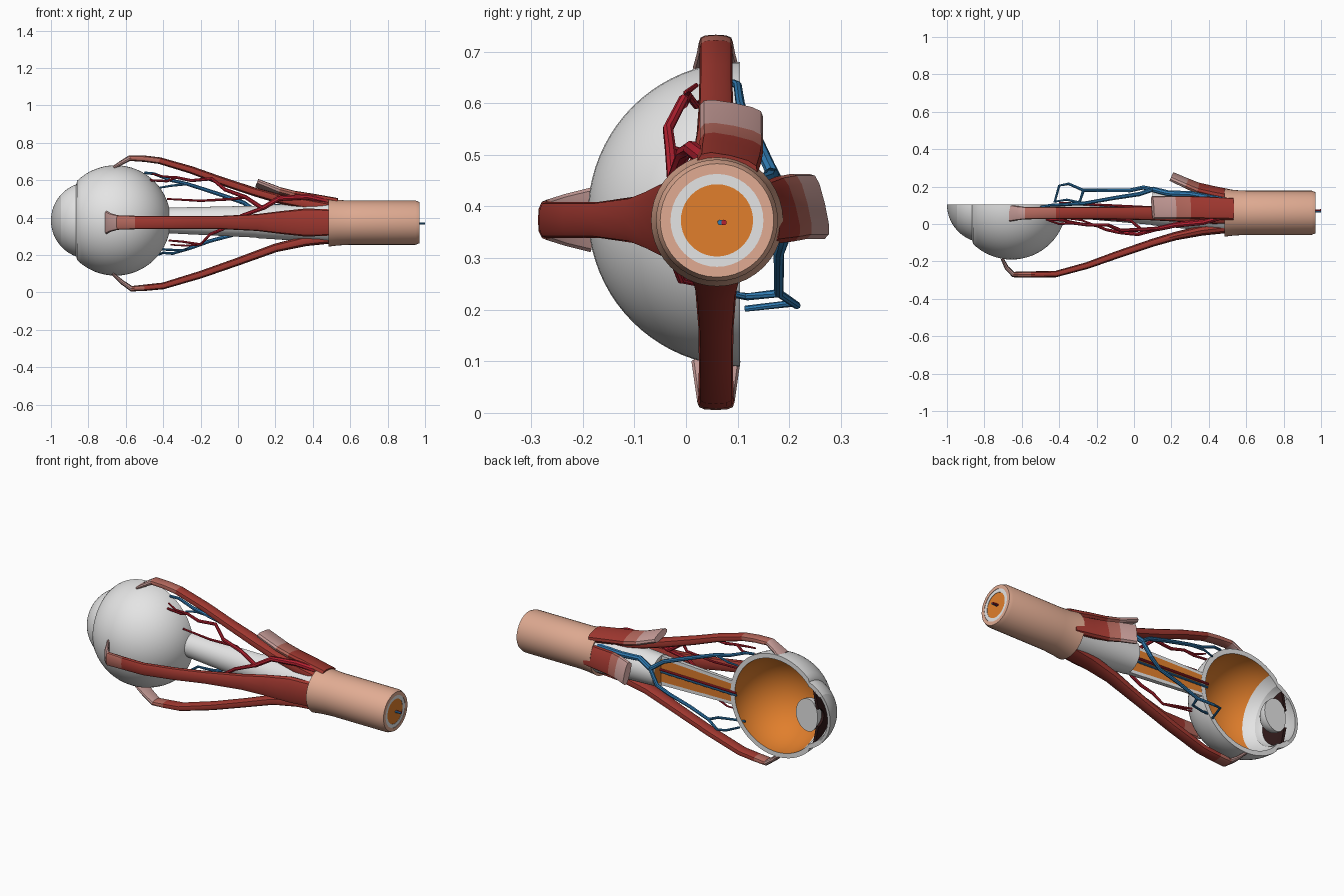
import bpy, bmesh, math
from mathutils import Vector

if "Cube" in bpy.data.objects:
    bpy.data.objects.remove(bpy.data.objects["Cube"])


def material(name, r, g, b):
    m = bpy.data.materials.new(name)
    m.diffuse_color = (r, g, b, 1)
    m.use_nodes = True
    m.node_tree.nodes["Principled BSDF"].inputs["Base Color"].default_value = m.diffuse_color
    return m


MATS = [material("white", .78, .78, .78), material("orange", .75, .21, .025),
        material("skin", .75, .41, .29), material("muscle_red", .36, .04, .03),
        material("muscle_light", .46, .14, .11), material("tendon_pink", .58, .34, .32),
        material("artery_red", .46, .015, .03), material("vein_blue", .03, .2, .45),
        material("iris_dark", .03, .01, .01), material("cornea_grey", .6, .6, .6)]
WHITE, ORANGE, SKIN, RED, LIGHT, PALE, ARTERY, VEIN, IRIS, GREY = range(10)


def finish(name, bm):
    bmesh.ops.remove_doubles(bm, verts=bm.verts, dist=1e-5)
    bmesh.ops.recalc_face_normals(bm, faces=bm.faces)
    me = bpy.data.meshes.new(name)
    bm.to_mesh(me)
    bm.free()
    for m in MATS:
        me.materials.append(m)
    ob = bpy.data.objects.new(name, me)
    bpy.context.collection.objects.link(ob)
    return ob


def axis(x):
    # centre line: level through the eyeball, drifting slightly along the nerve
    t = min(1, max(0, (x + .36) / .85))
    return .105 - .045 * t, .385 - .012 * t


def revolve(name, prof, mats, half=True, cap=WHITE, seg=40):
    # closed (x, radius) profile turned about the centre line, or half-turned and capped
    bm = bmesh.new()
    n = len(prof)
    if isinstance(mats, int):
        mats = [mats] * n
    rings = []
    for k in range(seg + 1 if half else seg):
        a = math.pi * k / seg * (1 if half else 2)
        ring = []
        for x, r in prof:
            cy, cz = axis(x)
            ring.append(bm.verts.new((x, cy - r * math.sin(a), cz + r * math.cos(a))))
        rings.append(ring)
    for k in range(seg):
        p, q = rings[k], rings[(k + 1) % len(rings)]
        for i in range(n):
            j = (i + 1) % n
            if prof[i][1] + prof[j][1] < 1e-6:
                continue
            bm.faces.new((p[i], p[j], q[j], q[i])).material_index = mats[i]
    if half:
        for ring in (rings[0], rings[-1]):
            bm.faces.new(ring).material_index = cap
    return finish(name, bm)


def arc(cx, rad, a0, a1, n):
    return [(cx + rad * math.cos(math.radians(a0 + (a1 - a0) * i / n)),
             abs(rad * math.sin(math.radians(a0 + (a1 - a0) * i / n)))) for i in range(n + 1)]


def loft(bm, pts, side, mats, sides=12, power=.7):
    # rounded strip along points (x, y, z, width, thickness)
    P = [Vector(p[:3]) for p in pts]
    if isinstance(mats, int):
        mats = [mats] * len(pts)
    rings = []
    for i, p in enumerate(pts):
        d = (P[min(i + 1, len(P) - 1)] - P[max(i - 1, 0)]).normalized()
        u = Vector(side)
        u = (u - d * u.dot(d)).normalized()
        v = d.cross(u)
        ring = []
        for k in range(sides):
            a = 2 * math.pi * k / sides
            c, s = math.cos(a), math.sin(a)
            c = math.copysign(abs(c) ** power, c)
            s = math.copysign(abs(s) ** power, s)
            ring.append(bm.verts.new(P[i] + u * c * p[3] / 2 + v * s * p[4] / 2))
        rings.append(ring)
    for i in range(len(rings) - 1):
        for k in range(sides):
            j = (k + 1) % sides
            f = bm.faces.new((rings[i][k], rings[i][j], rings[i + 1][j], rings[i + 1][k]))
            f.material_index = mats[i]
    bm.faces.new(rings[0]).material_index = mats[0]
    bm.faces.new(rings[-1]).material_index = mats[len(rings) - 2]


def muscle(name, pts, side, mats):
    bm = bmesh.new()
    loft(bm, pts, side, mats)
    finish(name, bm)


def vessels(name, mat, branches):
    bm = bmesh.new()
    for w0, w1, path in branches:
        n = len(path) - 1
        pts = [(*p, w0 + (w1 - w0) * i / n, w0 + (w1 - w0) * i / n) for i, p in enumerate(path)]
        loft(bm, pts, (.31, .5, .81), mat, 8, 1)
    finish(name, bm)


# eyeball shell: white outside, orange lining, white zone near the front
outer = arc(-.655, .295, 0, 134, 24) + arc(-.795, .205, 110, 138, 6)
inner = arc(-.795, .18, 138, 110, 5) + arc(-.655, .268, 141, 128, 3) + arc(-.655, .268, 126, 0, 22)
n_white = len(outer) + 6 + 4
revolve("eyeball_shell", outer + inner, [WHITE] * n_white + [ORANGE] * 22 + [WHITE])
# cornea, iris and lens
revolve("cornea", arc(-.795, .205, 138, 180, 10) + arc(-.795, .188, 180, 138, 10), GREY, cap=GREY)
revolve("iris", [(-.925, .05), (-.905, .15), (-.89, .15), (-.91, .05)], IRIS, cap=IRIS)
lens = [(-.86 + (.06 if math.cos(t) < 0 else .08) * math.cos(t), .095 * math.sin(t))
        for t in [math.pi * i / 16 for i in range(17)]]
revolve("lens", lens, WHITE)

# optic nerve: opened half, then the whole sheath
revolve("nerve_half_sheath", [(-.385, .068), (.12, .086), (.12, .066), (-.385, .05)], WHITE)
revolve("nerve_half_core", [(-.385, 0), (-.385, .051), (.12, .067), (.12, 0)], ORANGE, cap=ORANGE)
revolve("nerve_sheath", [(.1, .068), (.1, .088), (.3, .098), (.5, .112), (.5, .068)], WHITE, half=False)
revolve("nerve_core", [(.103, 0), (.103, .069), (.966, .071), (.966, 0)], ORANGE, half=False)

# outer covering tube and its end ring
revolve("covering_tube", [(.495, .1), (.485, .128), (.53, .122), (.6, .118), (.95, .118),
                          (.97, .11), (.97, .09), (.9, .09)], SKIN, half=False)
revolve("end_ring", [(.93, .091), (.968, .091), (.968, .07), (.93, .07)], WHITE, half=False)

# upper and lower straight muscles
upper = [(.53, .445, .12, .06), (.36, .475, .11, .06), (.22, .5, .09, .05), (.08, .54, .075, .046),
         (-.1, .6, .066, .044), (-.25, .655, .064, .04), (-.42, .705, .064, .036),
         (-.5, .715, .064, .034), (-.58, .718, .066, .03), (-.62, .695, .075, .025), (-.665, .668, .09, .018)]
lower = [(.53, .295, .12, .06), (.36, .275, .1, .055), (.2, .238, .08, .046), (.0, .165, .068, .042),
         (-.2, .095, .066, .04), (-.4, .035, .068, .036), (-.5, .025, .07, .034),
         (-.57, .02, .072, .03), (-.62, .055, .082, .024), (-.67, .1, .095, .016)]
muscle("upper_muscle", [(x, .058, z, w, t) for x, z, w, t in upper], (0, 1, 0),
       [RED] * 6 + [LIGHT] * 2 + [PALE] * 3)
muscle("lower_muscle", [(x, .058, z, w, t) for x, z, w, t in lower], (0, 1, 0),
       [RED] * 6 + [LIGHT] + [PALE] * 3)
# side muscle on the front
front = [(.53, -.015, .14, .06), (.36, -.035, .15, .055), (.22, -.065, .12, .045), (.1, -.1, .09, .042),
         (-.1, -.168, .07, .04), (-.25, -.222, .07, .036), (-.42, -.268, .07, .034),
         (-.55, -.27, .072, .034), (-.645, -.27, .078, .03), (-.68, -.235, .1, .024), (-.705, -.185, .125, .016)]
muscle("front_muscle", [(x, y, .374, w, t) for x, y, w, t in front], (0, 0, 1),
       [RED] * 7 + [LIGHT] + [PALE] * 3)
# cut-off muscle stubs above and behind
muscle("upper_stub", [(.53, .08, .475, .12, .05), (.4, .085, .5, .125, .045), (.3, .088, .517, .125, .042),
                      (.22, .088, .538, .125, .04), (.1, .088, .585, .125, .035)],
       (0, 1, -.22), [RED, RED, LIGHT, PALE])
muscle("back_stub", [(.53, .15, .385, .12, .05), (.42, .172, .39, .125, .05), (.34, .192, .395, .13, .045),
                     (.28, .218, .4, .13, .04), (.2, .254, .4, .13, .035)],
       (0, -.28, 1), [RED, RED, LIGHT, PALE])

# arteries
hub = (.13, -.025, .45)
vessels("arteries", ARTERY, [
    (.034, .026, [(.47, .04, .49), (.37, .01, .512), (.22, -.005, .503), hub]),
    (.024, .012, [hub, (.04, -.03, .51), (-.07, -.035, .55), (-.14, -.005, .608), (-.25, -.005, .598),
                  (-.33, .005, .615), (-.38, .02, .595), (-.47, .025, .6)]),
    (.014, .009, [(-.33, .005, .615), (-.4, .0, .62), (-.46, .02, .635)]),
    (.022, .01, [hub, (.02, -.055, .41), (-.08, -.045, .34), (-.15, -.03, .31), (-.2, -.01, .257),
                 (-.3, .005, .272), (-.37, .02, .278)]),
    (.012, .008, [(-.2, -.01, .257), (-.28, .02, .25), (-.36, .03, .255)]),
    (.018, .01, [(.04, -.03, .51), (-.02, .02, .5), (-.2, .03, .49), (-.38, .04, .5)])])
# veins
fork = (.1, .185, .43)
vessels("veins", VEIN, [
    (.034, .03, [(.47, .13, .44), (.3, .16, .45), (.18, .165, .46), fork]),
    (.026, .014, [fork, (.03, .16, .48), (-.1, .14, .525), (-.27, .11, .58), (-.36, .105, .6),
                  (-.45, .1, .635), (-.5, .09, .64)]),
    (.014, .01, [(-.27, .11, .58), (-.36, .13, .57), (-.42, .12, .56)]),
    (.024, .018, [fork, (.05, .195, .35), (-.02, .18, .31), (-.15, .18, .275), (-.27, .18, .232)]),
    (.016, .012, [(-.27, .18, .232), (-.35, .215, .208), (-.4, .205, .212), (-.425, .115, .202)]),
    (.016, .012, [(-.27, .18, .232), (-.29, .12, .225), (-.37, .1, .228), (-.45, .095, .235)])])

# central vessels along the open nerve and poking from the end
for name, mat, dy, dz in (("central_artery", ARTERY, .008, .008), ("central_vein", VEIN, .002, -.008)):
    vessels(name, mat, [
        (.013, .013, [(-.4, axis(-.4)[0] + dy, .385 + dz), (.11, axis(.11)[0] + dy, .379 + dz)]),
        (.011, .011, [(.9, .064 + dy, .369), (1.0, .064 + dy * 1.2, .369)])])

# smooth shading with crisp edges
for ob in bpy.data.objects:
    ob.select_set(True)
    bpy.context.view_layer.objects.active = ob
bpy.ops.object.shade_smooth_by_angle(angle=math.radians(35))
